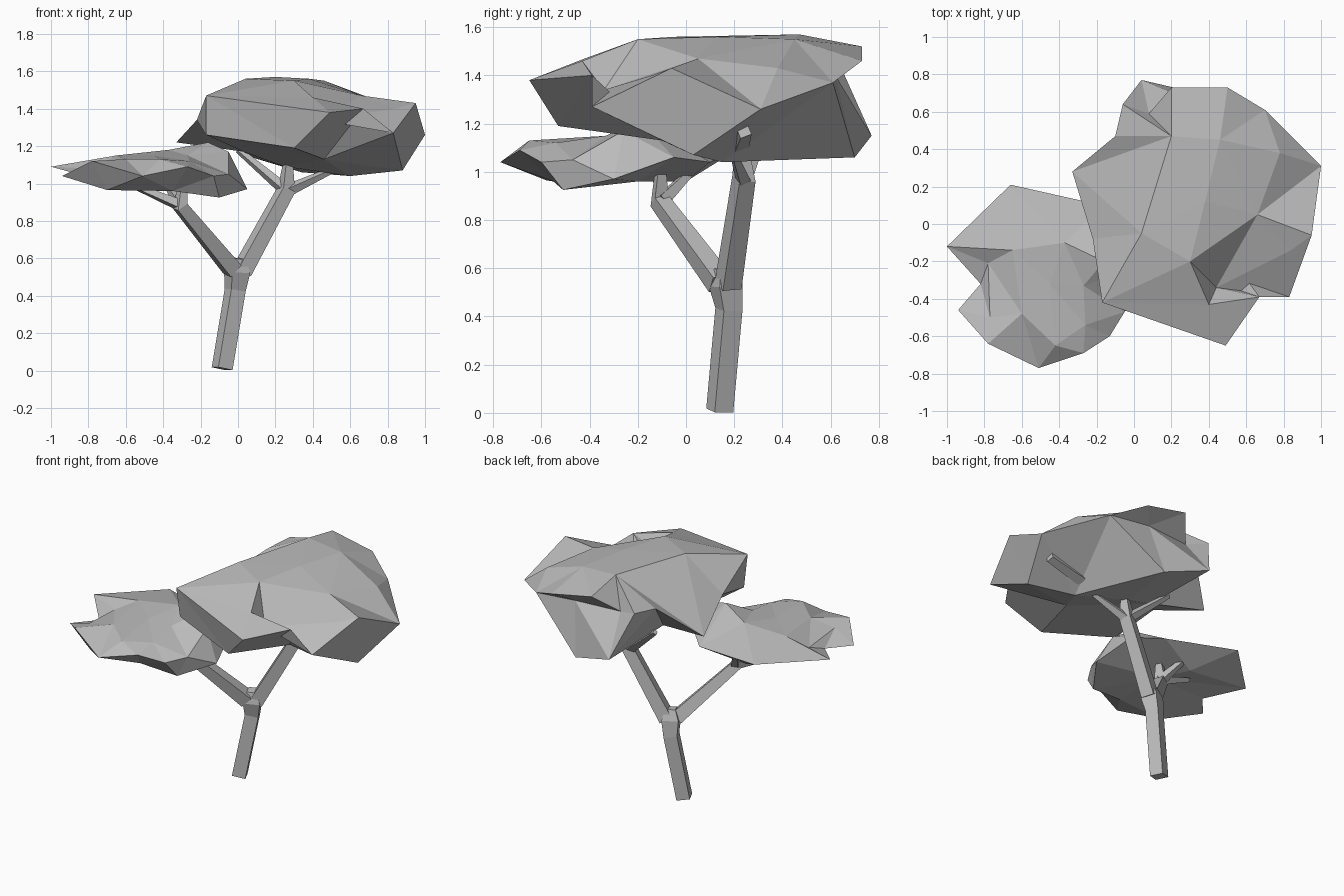
import bpy
import math
from mathutils import Vector
from mathutils.geometry import delaunay_2d_cdt

old_cube = bpy.data.objects.get("Cube")
if old_cube:
    bpy.data.objects.remove(old_cube, do_unlink=True)

# One plain grey for the whole tree
grey = bpy.data.materials.new("plain_grey")
grey.use_nodes = True
grey.diffuse_color = (0.5, 0.5, 0.5, 1)
grey.node_tree.nodes["Principled BSDF"].inputs["Base Color"].default_value = grey.diffuse_color


def add_object(name, verts, faces):
    """Make a flat shaded mesh object in the grey material."""
    mesh = bpy.data.meshes.new(name)
    mesh.from_pydata([tuple(v) for v in verts], [], faces)
    mesh.materials.append(grey)
    mesh.update()
    obj = bpy.data.objects.new(name, mesh)
    bpy.context.collection.objects.link(obj)
    return obj


def limb(name, path, radii, sides=4, turn=math.radians(-20)):
    """Loft a tapering square limb along a bent path."""
    points = [Vector(p) for p in path]
    last = len(points) - 1
    verts, faces = [], []
    for i, (point, radius) in enumerate(zip(points, radii)):
        direction = points[min(i + 1, last)] - points[max(i - 1, 0)]
        tilt = Vector((0, 0, 1)).rotation_difference(direction)
        for k in range(sides):
            angle = turn + math.tau * k / sides
            offset = Vector((math.cos(angle), math.sin(angle), 0)) * radius
            verts.append(point + tilt @ offset)
    for i in range(last):
        for k in range(sides):
            a, b = i * sides + k, i * sides + (k + 1) % sides
            faces.append((a, b, b + sides, a + sides))
    faces.append(tuple(reversed(range(sides))))
    faces.append(tuple(range(last * sides, (last + 1) * sides)))
    return add_object(name, verts, faces)


def crown(name, rim, upper, under):
    """Facet the upper and under sides of a leaf mass between a shared rim."""
    count = len(rim)
    centre = sum((Vector(p[:2]) for p in rim), Vector((0, 0))) / count
    # The rim is laid out on a circle, so other points may overhang it
    circle = [(Vector(p[:2]) - centre).normalized() for p in rim]
    faces = []
    for inner, start in ((upper, count), (under, count + len(upper))):
        offsets = [Vector(p[:2]) - centre for p in inner]
        reach = max(o.length for o in offsets)
        layout = circle + [o * 0.85 / reach for o in offsets]
        result = delaunay_2d_cdt(layout, [], [list(range(count))], 1, 1e-5, True)
        for triangle in result[2]:
            ids = [result[3][v][0] for v in triangle]
            ids = [i if i < count else i - count + start for i in ids]
            faces.append(tuple(ids) if inner is upper else tuple(reversed(ids)))
    return add_object(name, rim + upper + under, faces)


# Trunk and its two main branches
limb("trunk",
     [(-.085, .14, .01), (-.015, .178, .43), (-.005, .165, .53), (0, .16, .6)],
     [.06, .06, .075, .045])
limb("low_branch",
     [(-.03, .14, .54), (-.31, -.11, .88), (-.29, -.105, 1.03)],
     [.06, .045, .022])
limb("high_branch",
     [(.02, .175, .53), (.26, .24, .97), (.27, .23, 1.15)],
     [.06, .052, .022])

# Twigs that reach into the leaf masses
low_fork = (-.3, -.1, .88)
high_fork = (.26, .24, .96)
for name, fork, tip in (
        ("low_twig_side", low_fork, (-.54, -.12, .98)),
        ("low_twig_back", low_fork, (-.39, .03, 1.01)),
        ("high_twig_side", high_fork, (.5, .2, 1.07)),
        ("high_twig_back", high_fork, (0, .33, 1.18))):
    limb(name, [fork, tip], [.035, .018])
limb("outer_twig", [(.6, .22, 1.12), (.88, .24, 1.17)], [.045, .035])

# High leaf mass
crown("high_crown",
      rim=[(-.33, .28, 1.22), (-.22, -.08, 1.34), (-.17, -.42, 1.47),
           (.49, -.65, 1.38), (.67, -.39, 1.4), (.83, -.39, 1.27),
           (.95, -.06, 1.43), (1, .31, 1.26), (.7, .61, 1.37),
           (.4, .62, 1.4), (.08, .59, 1.4),
           (-.06, .64, 1.44), (-.1, .47, 1.42)],
      upper=[(.04, -.05, 1.56), (.3, -.2, 1.55), (.4, -.43, 1.46),
             (.44, -.34, 1.34), (.84, -.14, 1.4), (.2, .47, 1.57),
             (.38, .12, 1.56), (.46, .45, 1.55), (.66, .05, 1.47),
             (.78, .38, 1.43), (.5, .73, 1.46), (.2, .73, 1.52)],
      under=[(-.17, -.38, 1.26), (.3, -.53, 1.19), (.46, -.1, 1.13),
             (.88, .03, 1.07), (.6, .15, 1.04), (.34, .7, 1.06),
             (.04, .77, 1.15), (.03, .2, 1.17), (.25, .25, 1.09)])

# Low leaf mass
crown("low_crown",
      rim=[(-1, -.12, 1.09), (-.82, -.32, 1.04), (-.94, -.46, 1.04),
           (-.78, -.64, 1.12), (-.51, -.77, 1.04), (-.27, -.69, 1.09),
           (-.13, -.6, 1.04), (-.05, -.47, 1.05), (.05, -.3, .97),
           (-.02, -.05, 1.06), (-.17, .1, 1.04), (-.66, .21, 1.09)],
      upper=[(-.16, -.2, 1.22), (-.37, -.1, 1.18), (-.45, -.32, 1.15),
             (-.27, -.33, 1.15), (-.6, -.48, 1.13), (-.42, -.65, 1.13),
             (-.26, -.54, 1.12), (-.65, -.14, 1.15), (-.05, -.26, 1.17),
             (-.78, -.21, 1.08), (-.77, -.5, 1.1)],
      under=[(-.7, -.58, .965), (-.35, -.2, .96), (-.1, -.51, .925),
             (-.35, -.55, .96), (-.45, 0, .96)])
